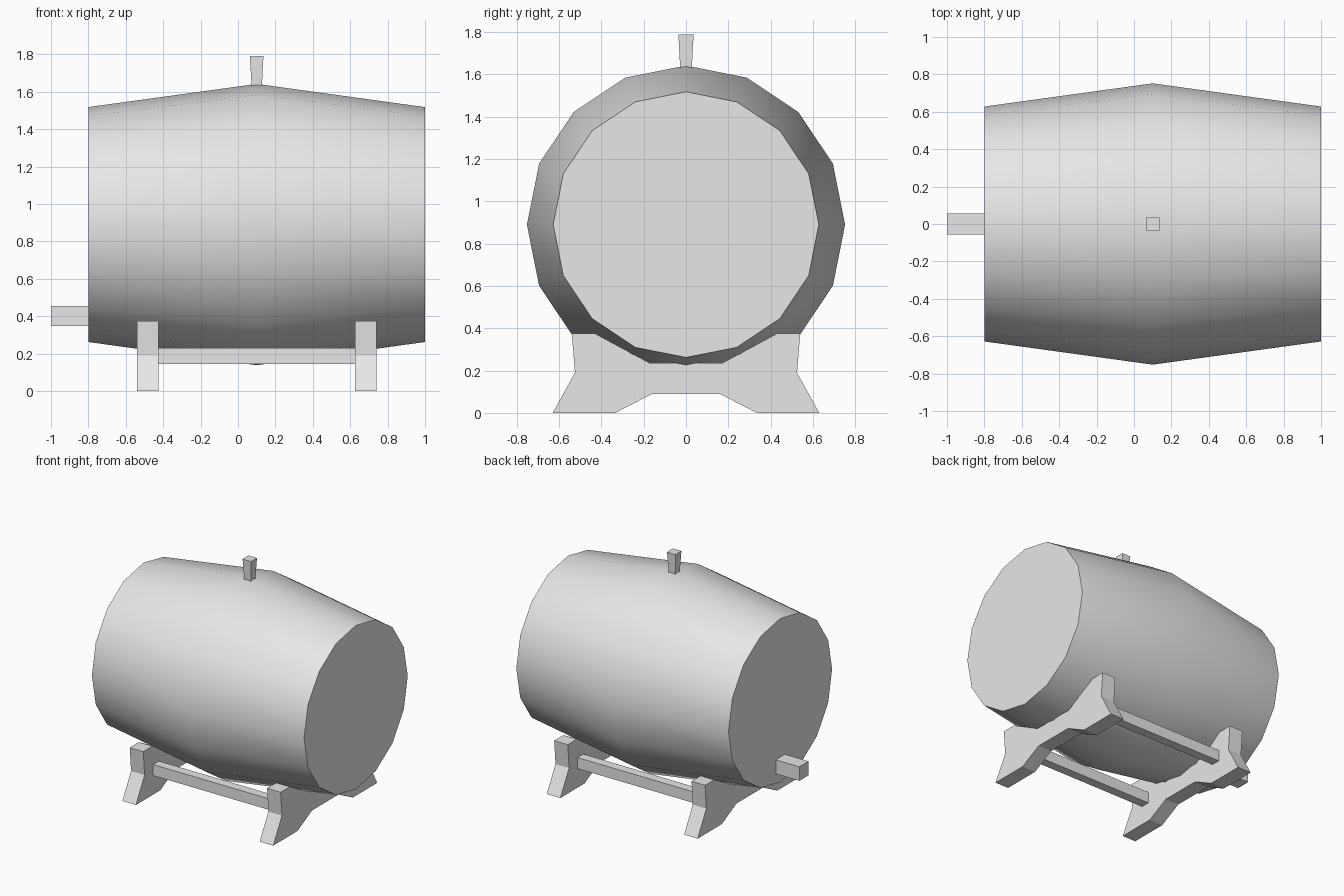
import bpy
import bmesh
from math import cos, sin, pi
from mathutils import Vector

if "Cube" in bpy.data.objects:
    bpy.data.objects.remove(bpy.data.objects["Cube"])

grey = bpy.data.materials.new("pale_grey")
grey.use_nodes = True
colour = (0.8, 0.8, 0.8, 1)
grey.diffuse_color = colour
grey.node_tree.nodes["Principled BSDF"].inputs["Base Color"].default_value = colour


def loft(name, rings, smooth=False):
    """Skin a list of equal-length point rings and cap both ends."""
    bm = bmesh.new()
    loops = [[bm.verts.new(p) for p in ring] for ring in rings]
    for a, b in zip(loops, loops[1:]):
        for i in range(len(a)):
            j = (i + 1) % len(a)
            bm.faces.new((a[i], a[j], b[j], b[i]))
    bm.faces.new(loops[0])
    bm.faces.new(loops[-1])
    bmesh.ops.recalc_face_normals(bm, faces=bm.faces)
    mesh = bpy.data.meshes.new(name)
    bm.to_mesh(mesh)
    bm.free()
    mesh.materials.append(grey)
    obj = bpy.data.objects.new(name, mesh)
    bpy.context.collection.objects.link(obj)
    if smooth:
        bpy.ops.object.select_all(action="DESELECT")
        obj.select_set(True)
        bpy.context.view_layer.objects.active = obj
        bpy.ops.object.shade_smooth_by_angle(angle=pi / 6)
    return obj


def box(name, low, high):
    rings = [[(low[0], low[1], z), (high[0], low[1], z),
              (high[0], high[1], z), (low[0], high[1], z)]
             for z in (low[2], high[2])]
    return loft(name, rings)


# Barrel: sixteen-sided body, widest in the middle
MID, AXIS, SIDES = 0.1, 0.89, 16
loft("barrel", [[(x, r * cos(2 * pi * i / SIDES), AXIS + r * sin(2 * pi * i / SIDES))
                 for i in range(SIDES)]
                for x, r in ((-0.8, 0.628), (MID, 0.752), (1.0, 0.628))], smooth=True)

# Bung: square plug flaring toward the top
loft("bung", [[(MID + sx * w, sy * w, z) for sx, sy in ((-1, -1), (1, -1), (1, 1), (-1, 1))]
              for z, w in ((1.6, 0.026), (1.79, 0.036))])

# Spigot on the end of the barrel
box("spigot", (-1.0, -0.055, 0.347), (-0.78, 0.055, 0.455))

# Cradle supports: half profile mirrored across y
half = [(0.17, 0.235), (0.43, 0.375), (0.54, 0.375), (0.525, 0.19),
        (0.63, 0), (0.335, 0), (0.16, 0.09)]
profile = half + [(-y, z) for y, z in reversed(half)]
for side, name in ((-1, "right_support"), (1, "left_support")):
    loft(name, [[(MID + side * d, y, z) for y, z in profile] for d in (0.525, 0.64)])

# Rails joining the supports
for name, y in (("front_rail", -0.385), ("back_rail", 0.385)):
    box(name, (-0.43, y - 0.035, 0.145), (0.63, y + 0.035, 0.23))
